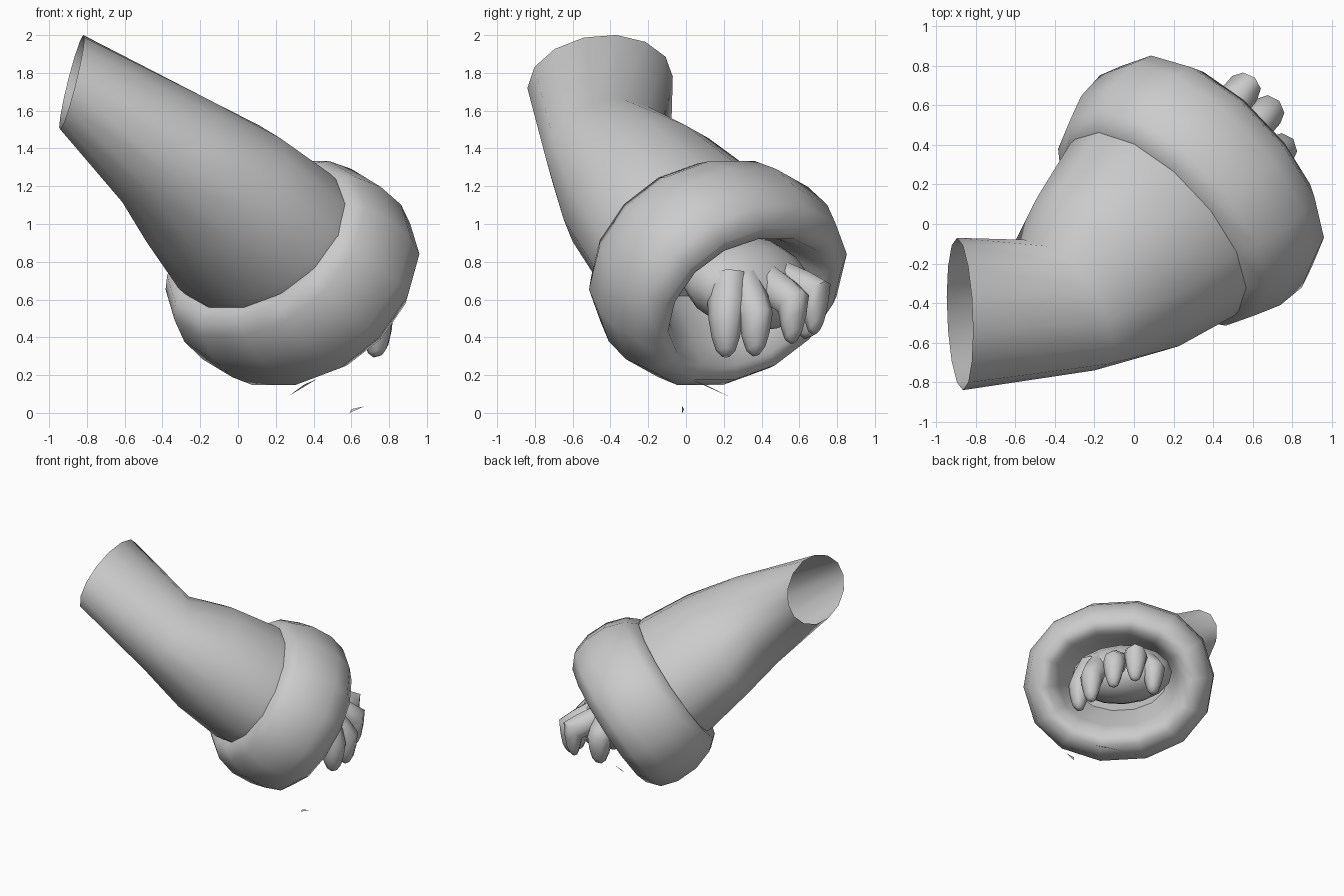
import bpy, bmesh, math
from mathutils import Vector, Matrix

if "Cube" in bpy.data.objects:
    bpy.data.objects.remove(bpy.data.objects["Cube"], do_unlink=True)

grey = bpy.data.materials.new("plain_grey")
grey.use_nodes = True
grey.diffuse_color = (0.6, 0.6, 0.6, 1)
grey.node_tree.nodes["Principled BSDF"].inputs["Base Color"].default_value = (0.6, 0.6, 0.6, 1)

# Frame of the cuff: axis points out of the opening, side is level, up is across
axis = Vector((0.6, 0.57, -0.55)).normalized()
side = Vector((0, 0, 1)).cross(axis).normalized()
up = axis.cross(side).normalized()
seam = Vector((0.09, -0.03, 0.96))
cuff_centre = Vector((0.085, -0.025, 0.925))


def finish(name, bm, angle=60):
    bmesh.ops.recalc_face_normals(bm, faces=bm.faces)
    mesh = bpy.data.meshes.new(name)
    bm.to_mesh(mesh)
    bm.free()
    mesh.materials.append(grey)
    obj = bpy.data.objects.new(name, mesh)
    bpy.context.collection.objects.link(obj)
    bpy.ops.object.select_all(action='DESELECT')
    obj.select_set(True)
    bpy.context.view_layer.objects.active = obj
    bpy.ops.object.shade_smooth_by_angle(angle=math.radians(angle))
    return obj


def swell(value, power):
    return math.copysign(abs(value) ** power, value)


def loft(name, rings, sides, cap_start=False, cap_end=False, power=1.0):
    """Skin a row of ellipses (squarer below power 1): centre and two radius vectors."""
    bm = bmesh.new()
    loops = []
    for c, a, b in rings:
        turns = [math.tau * i / sides for i in range(sides)]
        loops.append([bm.verts.new(Vector(c) + Vector(a) * swell(math.cos(t), power)
                                   + Vector(b) * swell(math.sin(t), power)) for t in turns])
    for lo, hi in zip(loops, loops[1:]):
        for i in range(sides):
            j = (i + 1) % sides
            bm.faces.new((lo[i], lo[j], hi[j], hi[i]))
    if cap_start:
        bm.faces.new(loops[0])
    if cap_end:
        bm.faces.new(loops[-1])
    return finish(name, bm)


# Sleeve: open end, bent elbow, then a widening forearm that enters the cuff
loft("sleeve", [
    ((-0.88, -0.455, 1.75), (-0.015, 0.385, 0.03), (0.065, 0, 0.25)),
    ((-0.37, -0.41, 1.38), (-0.17, 0.33, 0.04), (0.21, 0, 0.28)),
    ((-0.13, -0.24, 1.18), side * 0.52, up * 0.42),
    (seam, side * 0.6, up * 0.465),
    (seam + axis * 0.1, side * 0.6, up * 0.46),
], 14)

# Cuff: swollen band, rounded rim and funnel, as distance, side and up radius
profile = [(0.03, 0.54, 0.43), (0.02, 0.61, 0.50), (0.10, 0.68, 0.57), (0.25, 0.73, 0.62),
           (0.42, 0.74, 0.62), (0.55, 0.70, 0.58), (0.63, 0.61, 0.49), (0.61, 0.53, 0.41),
           (0.47, 0.46, 0.34), (0.20, 0.36, 0.24)]
loft("cuff", [(cuff_centre + axis * s, side * h, up * v) for s, h, v in profile], 14,
     cap_end=True, power=0.94)

# Palm: flattened ball sitting in the hollow
palm_centre = Vector((0.39, 0.32, 0.69))
bm = bmesh.new()
bmesh.ops.create_uvsphere(bm, u_segments=16, v_segments=10, radius=1)
frame = Matrix((side * 0.39, up * 0.23, axis * 0.31)).transposed().to_4x4()
bmesh.ops.transform(bm, matrix=Matrix.Translation(palm_centre) @ frame, verts=bm.verts)
finish("palm", bm)

# Fingers: thick at the knuckles, curled down to a blunt point
tips = {"first_finger": (0.74, 0.21, 0.30), "second_finger": (0.75, 0.37, 0.31),
        "third_finger": (0.69, 0.57, 0.38), "fourth_finger": (0.57, 0.69, 0.43),
        "thumb": (0.35, 0.65, 0.40)}
for name, tip in tips.items():
    tip = Vector(tip)
    offset = (tip - palm_centre).dot(side)
    root = palm_centre + side * offset * 0.7 + axis * 0.06 + up * 0.09
    bend = tip + Vector((-0.01, 0.0, 0.2))
    along = (tip - root).normalized()
    across = (side - along * side.dot(along)).normalized()
    thick = along.cross(across)
    path = [(root, 0.11), (root.lerp(bend, 0.6), 0.11), (bend, 0.098),
            (bend.lerp(tip, 0.5), 0.08), (bend.lerp(tip, 0.85), 0.055), (tip, 0.025)]
    loft(name, [(p, across * r * 0.88, thick * r) for p, r in path], 8, True, True)

# Loose threads: two thin slivers below the cuff
threads = [((0.27, 0.22, 0.09), (0.35, 0.10, 0.15), (0.42, 0.02, 0.18)),
           ((0.59, -0.02, 0.0), (0.60, -0.01, 0.02), (0.67, -0.02, 0.035))]
for i, corners in enumerate(threads):
    bm = bmesh.new()
    bm.faces.new([bm.verts.new(c) for c in corners])
    finish("loose_thread_%d" % (i + 1), bm)
